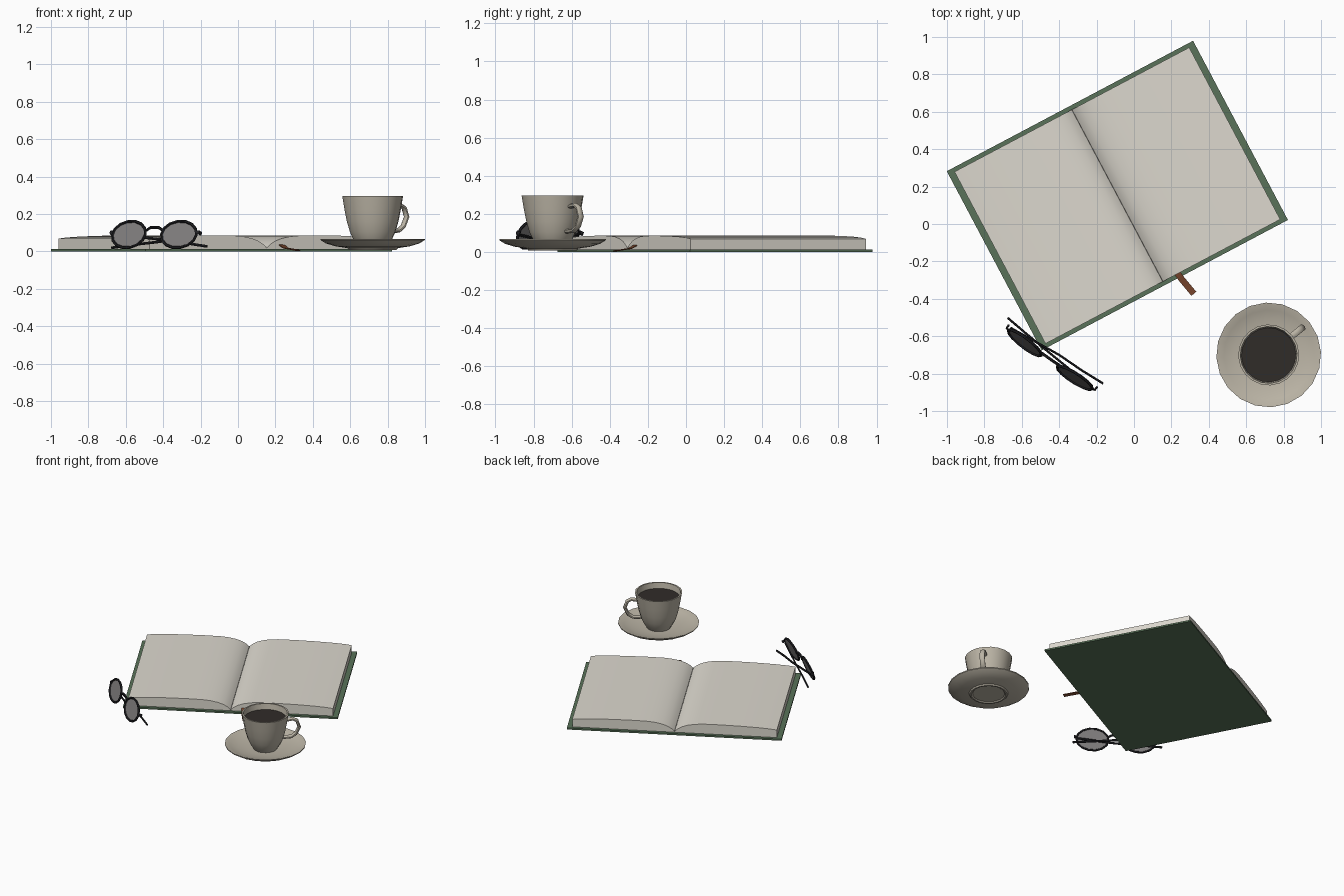
import bpy, bmesh, math
from mathutils import Vector, Matrix

if "Cube" in bpy.data.objects:
    bpy.data.objects.remove(bpy.data.objects["Cube"])


def material(name, r, g, b):
    m = bpy.data.materials.new(name)
    m.diffuse_color = (r, g, b, 1)
    m.use_nodes = True
    m.node_tree.nodes["Principled BSDF"].inputs["Base Color"].default_value = m.diffuse_color
    return m


GREEN = material("green_cloth", 0.10, 0.17, 0.10)
PAPER = material("paper", 0.72, 0.69, 0.62)
CERAMIC = material("ceramic", 0.50, 0.46, 0.38)
COFFEE = material("coffee", 0.03, 0.025, 0.022)
BLACK = material("black_frame", 0.015, 0.015, 0.018)
GLASS = material("tinted_glass", 0.22, 0.21, 0.21)
BROWN = material("brown_ribbon", 0.22, 0.07, 0.03)


def make(name, bm, mat, matrix=Matrix(), angle=40):
    bmesh.ops.recalc_face_normals(bm, faces=bm.faces[:])
    me = bpy.data.meshes.new(name)
    bm.to_mesh(me)
    bm.free()
    ob = bpy.data.objects.new(name, me)
    bpy.context.collection.objects.link(ob)
    me.materials.append(mat)
    ob.matrix_world = matrix
    bpy.ops.object.select_all(action='DESELECT')
    ob.select_set(True)
    bpy.context.view_layer.objects.active = ob
    bpy.ops.object.shade_smooth_by_angle(angle=math.radians(angle))
    return ob


def lathe(name, profile, sides, mat, matrix):
    bm = bmesh.new()
    vs = [bm.verts.new((r, 0, z)) for r, z in profile]
    es = [bm.edges.new(p) for p in zip(vs, vs[1:])]
    bmesh.ops.spin(bm, geom=vs + es, axis=(0, 0, 1), cent=(0, 0, 0),
                   steps=sides, angle=math.tau)
    bmesh.ops.remove_doubles(bm, verts=bm.verts[:], dist=1e-4)
    return make(name, bm, mat, matrix)


def extrude_profile(name, points, y0, y1, mat, matrix):
    bm = bmesh.new()
    f = bm.faces.new([bm.verts.new((x, y0, z)) for x, z in points])
    r = bmesh.ops.extrude_face_region(bm, geom=[f])
    bmesh.ops.translate(bm, vec=(0, y1 - y0, 0),
                        verts=[v for v in r['geom'] if isinstance(v, bmesh.types.BMVert)])
    return make(name, bm, mat, matrix, 30)


def tube(name, path, side, a, b, sides, mat, matrix=Matrix(), closed=False):
    """Sweep an ellipse along a path; a is its half size along the side vector."""
    pts, side, n = [Vector(p) for p in path], Vector(side).normalized(), len(path)
    bm, rings = bmesh.new(), []
    for i, p in enumerate(pts):
        prev = pts[i - 1] if closed or i else p
        nxt = pts[(i + 1) % n] if closed or i < n - 1 else p
        t = (nxt - prev).normalized()
        up = t.cross(side).normalized()
        s = up.cross(t)
        rings.append([bm.verts.new(p + s * a * math.cos(math.tau * (k + .5) / sides)
                                   + up * b * math.sin(math.tau * (k + .5) / sides))
                      for k in range(sides)])
    for i in range(n if closed else n - 1):
        r, q = rings[i], rings[(i + 1) % n]
        for k in range(sides):
            j = (k + 1) % sides
            bm.faces.new((r[k], r[j], q[j], q[k]))
    if not closed:
        bm.faces.new(rings[0])
        bm.faces.new(rings[-1])
    return make(name, bm, mat, matrix)


# Open book: flat cover and two curved page blocks
book = Matrix.Translation((-0.089, 0.152, 0)) @ Matrix.Rotation(math.radians(27.9), 4, 'Z')
W, H = 0.745, 0.542
extrude_profile("book_cover", [(-W, 0), (W, 0), (W, 0.012), (-W, 0.012)], -H, H, GREEN, book)
page = [(0, 0.012), (0.001, 0.02), (0.02, 0.038), (0.05, 0.056), (0.09, 0.070),
        (0.14, 0.080), (0.2, 0.085), (0.32, 0.086), (0.46, 0.084), (0.58, 0.080),
        (0.66, 0.075), (0.71, 0.069), (0.71, 0.012)]
for name, s in (("left_pages", -1), ("right_pages", 1)):
    extrude_profile(name, [(s * x, z) for x, z in page], -0.52, 0.52, PAPER, book)

# Ribbon hanging out of the pages
tube("ribbon_bookmark", [(0.19, -0.19, 0.036), (0.235, -0.267, 0.034), (0.255, -0.295, 0.018),
                         (0.32, -0.373, 0.006)], (0.8, 0.6, 0), 0.024, 0.003, 4, BROWN)

# Cup, saucer and coffee
spot = Matrix.Translation((0.72, -0.70, 0)) @ Matrix.Rotation(math.radians(39), 4, 'Z')
lathe("saucer", [(0, 0.016), (0.11, 0.016), (0.118, 0.009), (0.128, 0.009), (0.135, 0.018),
                 (0.20, 0.028), (0.25, 0.043), (0.279, 0.061), (0.28, 0.068), (0.272, 0.067),
                 (0.24, 0.054), (0.19, 0.041), (0.12, 0.032), (0, 0.03)], 20, CERAMIC, spot)
lathe("cup", [(0, 0.034), (0.082, 0.031), (0.09, 0.045), (0.105, 0.068), (0.122, 0.105),
              (0.138, 0.16), (0.151, 0.225), (0.163, 0.297), (0.152, 0.297), (0.141, 0.225),
              (0.127, 0.16), (0.11, 0.105), (0.08, 0.06), (0, 0.05)], 20, CERAMIC, spot)
lathe("coffee", [(0, 0.255), (0.147, 0.255)], 20, COFFEE, spot)
tube("cup_handle", [(0.142, 0, 0.238), (0.19, 0, 0.247), (0.217, 0, 0.232), (0.234, 0, 0.185),
                    (0.21, 0, 0.135), (0.178, 0, 0.112), (0.12, 0, 0.108)],
     (0, 1, 0), 0.019, 0.012, 8, CERAMIC, spot)

# Glasses: rims lean back, arms folded behind
base = Matrix.Translation((-0.45, -0.729, 0.091)) @ Matrix.Rotation(math.radians(-35), 4, 'Z')
front = base @ Matrix.Rotation(math.radians(-19), 4, 'X')
for name, s in (("left", -1), ("right", 1)):
    m = (front @ Matrix.Translation((s * 0.163, 0, 0))
         @ Matrix.Rotation(math.radians(s * 2.5), 4, 'Z'))
    oval = [(0.111 * math.cos(math.tau * k / 14), 0, 0.076 * math.sin(math.tau * k / 14))
            for k in range(14)]
    tube(name + "_rim", oval, (0, 1, 0), 0.008, 0.008, 6, BLACK, m, True)
    bm = bmesh.new()
    bm.faces.new([bm.verts.new(p) for p in oval])
    r = bmesh.ops.extrude_face_region(bm, geom=bm.faces[:])
    bmesh.ops.translate(bm, vec=(0, 0.004, 0),
                        verts=[v for v in r['geom'] if isinstance(v, bmesh.types.BMVert)])
    make(name + "_lens", bm, GLASS, m)
    tube(name + "_hinge", [(s * 0.268, 0, 0.012), (s * 0.288, 0.005, 0.014),
                           (s * 0.288, 0.025, 0.012)], (0, 0, 1), 0.012, 0.006, 6, BLACK, front)
tube("bridge", [(-0.056, 0, 0.022), (-0.025, -0.006, 0.038), (0.025, -0.006, 0.038),
                (0.056, 0, 0.022)], (0, 1, 0), 0.008, 0.008, 6, BLACK, front)
tube("left_arm", [(-0.66, -0.555, 0.095), (-0.40, -0.70, 0.062), (-0.28, -0.782, 0.045),
                  (-0.165, -0.853, 0.027)], (0, 0, 1), 0.008, 0.006, 6, BLACK)
tube("right_arm", [(-0.222, -0.875, 0.09), (-0.42, -0.715, 0.052), (-0.56, -0.60, 0.036),
                   (-0.675, -0.502, 0.02)], (0, 0, 1), 0.008, 0.006, 6, BLACK)
